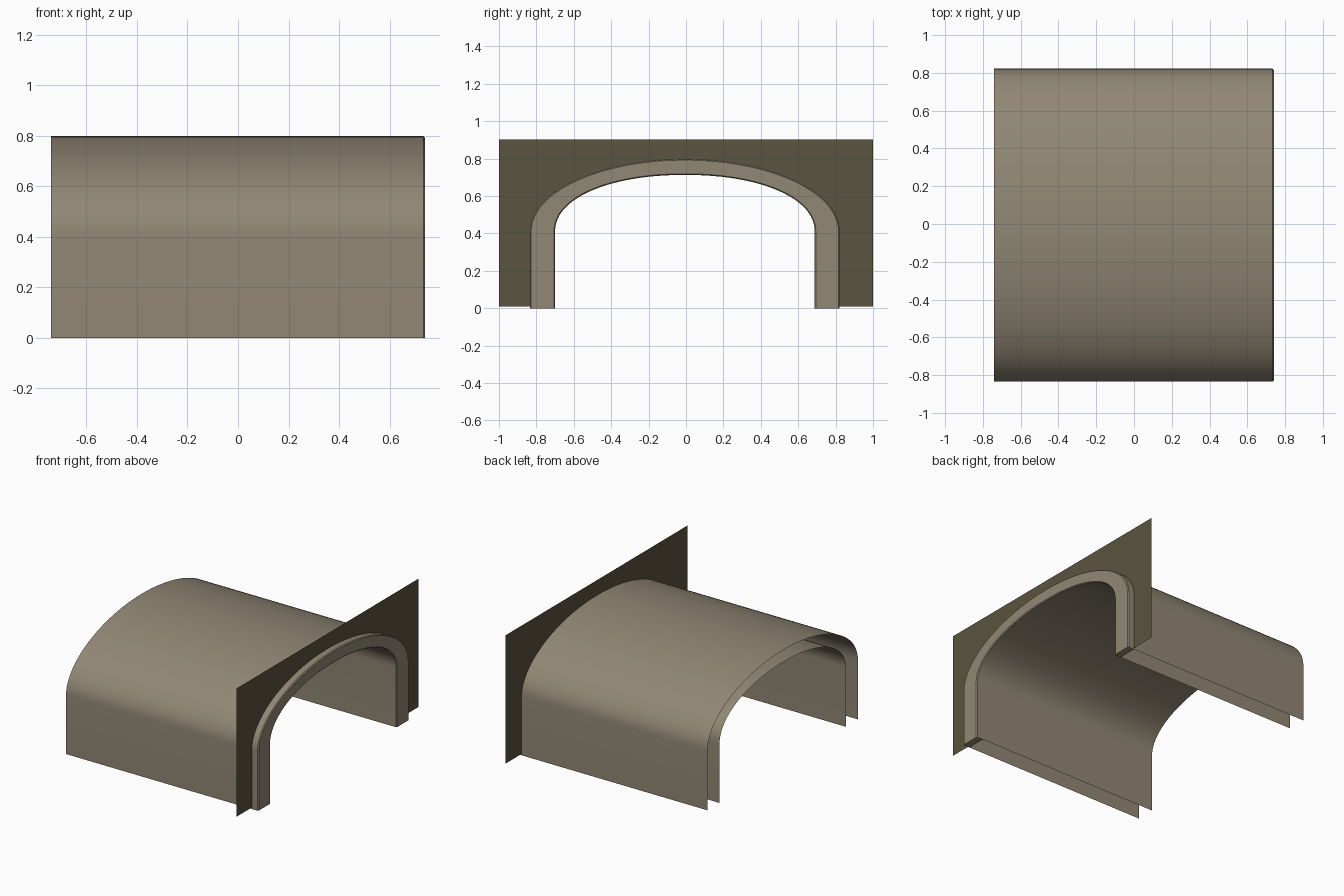
import bpy, bmesh, math

if "Cube" in bpy.data.objects:
    bpy.data.objects.remove(bpy.data.objects["Cube"])

X_BACK, X_WALL, X_FRONT = -0.74, 0.69, 0.74
SEGS = 48


def material(name, srgb):
    m = bpy.data.materials.new(name)
    m.diffuse_color = [(c / 255 / 12.92 if c < 11 else ((c / 255 + 0.055) / 1.055) ** 2.4)
                       for c in srgb] + [1.0]
    m.use_nodes = True
    m.node_tree.nodes["Principled BSDF"].inputs["Base Color"].default_value = m.diffuse_color
    return m


tan = material("tan concrete", (145, 135, 116))
olive = material("dark olive wall", (90, 83, 62))


def arch(half, top, z0=0.0, power=2.0, spring=0.41, yc=-0.006):
    """Arch outline (y, z): straight legs with a flattened elliptical crown."""
    pts = [(yc - half, z0)]
    for i in range(SEGS + 1):
        a = math.pi * (1 - i / SEGS)
        c, s = math.cos(a), max(math.sin(a), 0.0)
        pts.append((yc + half * math.copysign(abs(c) ** (2 / power), c),
                    spring + (top - spring) * s ** (2 / power)))
    return pts + [(yc + half, z0)]


def make(name, bm, mat, outward=True):
    if outward:
        bmesh.ops.recalc_face_normals(bm, faces=bm.faces)
    me = bpy.data.meshes.new(name)
    bm.to_mesh(me)
    bm.free()
    me.materials.append(mat)
    ob = bpy.data.objects.new(name, me)
    bpy.context.collection.objects.link(ob)
    bpy.ops.object.select_all(action='DESELECT')
    ob.select_set(True)
    bpy.context.view_layer.objects.active = ob
    bpy.ops.object.shade_smooth_by_angle(angle=math.radians(30))
    return ob


def loft(name, sections, mat, closed=False, flip=False):
    """Skin a list of (x, outline) sections; closed makes a capped solid."""
    bm = bmesh.new()
    rows = [[bm.verts.new((x, y, z)) for y, z in outline] for x, outline in sections]
    pairs = list(zip(rows, rows[1:] + rows[:1])) if closed else list(zip(rows, rows[1:]))
    for a, b in pairs:
        for i in range(len(a) - 1):
            q = (a[i], b[i], b[i + 1], a[i + 1])
            bm.faces.new(q[::-1] if flip else q)
    if closed:
        for end in (0, -1):
            bm.faces.new([r[end] for r in rows])
    return make(name, bm, mat, outward=closed)


OUT, INN = (0.828, 0.798), (0.694, 0.713)
outer = arch(*OUT)
inner = arch(*INN, power=2.12)

# Thin outer and inner tunnel skins, open between them at the back and below
loft("outer_vault", [(X_BACK, outer), (X_WALL, outer)], tan, flip=True)
loft("inner_vault", [(X_BACK, inner), (X_WALL, inner)], tan)

# Solid rim standing proud of the wall, with a fine front chamfer
b = 0.006
outer_in = arch(OUT[0] - b, OUT[1] - b)
inner_out = arch(INN[0] + b, INN[1] + b, power=2.12)
loft("portal_rim", [(X_WALL, outer), (X_FRONT - b, outer), (X_FRONT, outer_in),
                    (X_FRONT, inner_out), (X_FRONT - b, inner), (X_WALL, inner)],
     tan, closed=True)

# Flat portal wall with the arch cut out
bm = bmesh.new()
outline = arch(*OUT, z0=0.01) + [(1, 0.01), (1, 0.903), (-1, 0.903), (-1, 0.01)]
face = bm.faces.new([bm.verts.new((X_WALL, y, z)) for y, z in outline])
face.normal_update()
if face.normal.x < 0:
    face.normal_flip()
bmesh.ops.triangulate(bm, faces=[face])
make("portal_wall", bm, olive, outward=False)
